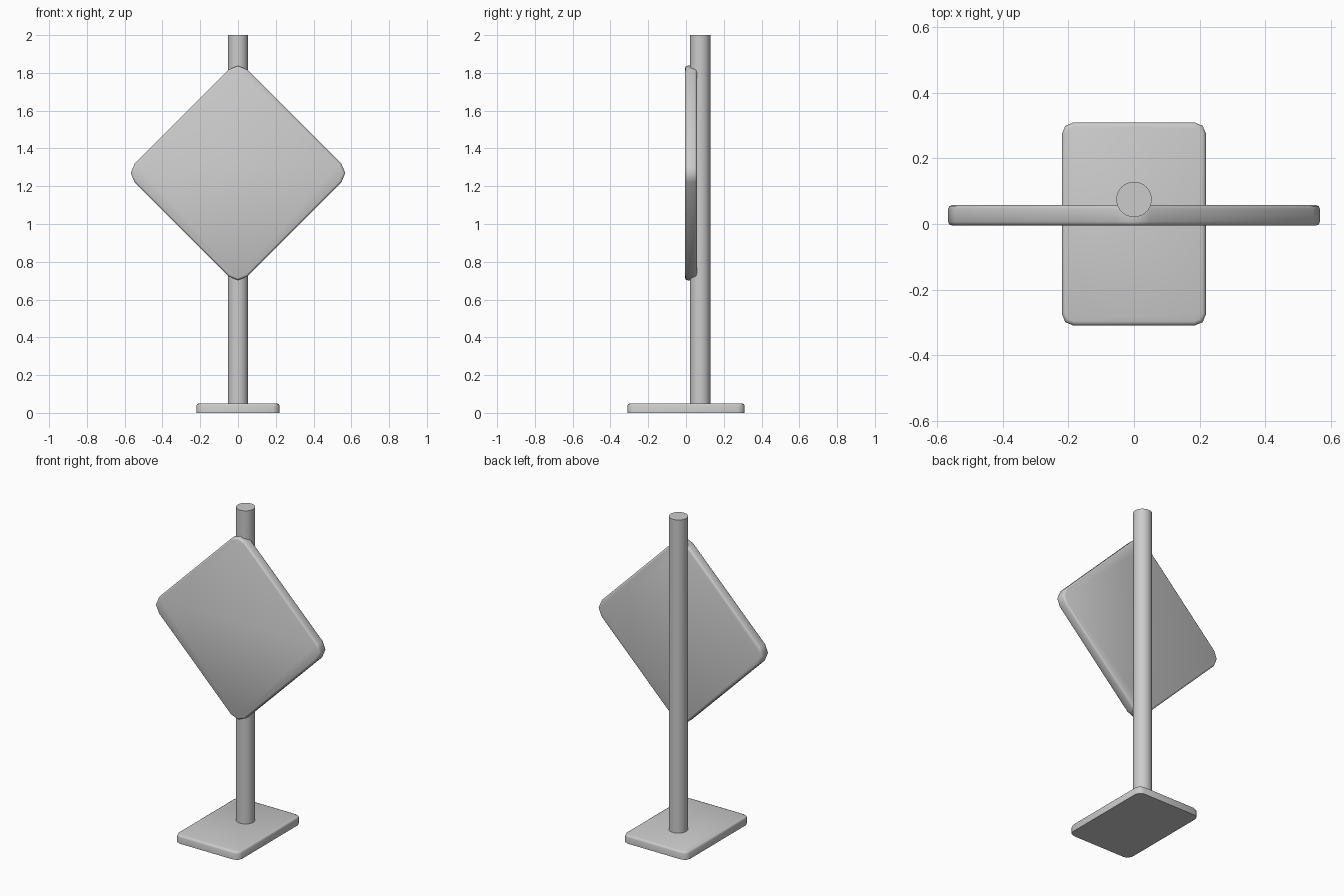
import bpy, bmesh, math
from mathutils import Matrix

if "Cube" in bpy.data.objects:
    bpy.data.objects.remove(bpy.data.objects["Cube"])


def finish(name, bm, angle):
    mesh = bpy.data.meshes.new(name)
    bm.to_mesh(mesh)
    bm.free()
    obj = bpy.data.objects.new(name, mesh)
    bpy.context.collection.objects.link(obj)
    bpy.ops.object.select_all(action='DESELECT')
    obj.select_set(True)
    bpy.context.view_layer.objects.active = obj
    bpy.ops.object.shade_smooth_by_angle(angle=math.radians(angle))
    return obj


def rounded_plate(name, sx, sy, sz, radius, rim, both_rims, matrix):
    bm = bmesh.new()
    bmesh.ops.create_cube(bm, size=1, matrix=Matrix.Diagonal((sx, sy, sz, 1)))
    # rounded corners
    corners = [e for e in bm.edges
               if abs(e.verts[0].co.z - e.verts[1].co.z) > sz / 2]
    bmesh.ops.bevel(bm, geom=corners, offset=radius, segments=2,
                    profile=0.5, affect='EDGES')
    # softened rims
    rims = [e for e in bm.edges
            if all(v.co.z > sz / 2 - 1e-4 for v in e.verts)
            or both_rims and all(v.co.z < -sz / 2 + 1e-4 for v in e.verts)]
    bmesh.ops.bevel(bm, geom=rims, offset=rim, segments=2,
                    profile=0.5, affect='EDGES')
    bmesh.ops.transform(bm, matrix=matrix, verts=bm.verts)
    return finish(name, bm, 50)


# foot plate
rounded_plate("base_plate", 0.44, 0.62, 0.05, 0.035, 0.012, False,
              Matrix.Translation((0, 0, 0.025)))

# diamond panel, turned upright and rotated 45 degrees
rounded_plate("sign_panel", 0.844, 0.844, 0.063, 0.07, 0.012, True,
              Matrix.Translation((0, 0.0265, 1.27))
              @ Matrix.Rotation(math.radians(90), 4, 'X')
              @ Matrix.Rotation(math.radians(45), 4, 'Z'))

# upright pole
bm = bmesh.new()
bmesh.ops.create_cone(bm, cap_ends=True, segments=32, radius1=0.054,
                      radius2=0.054, depth=1.96,
                      matrix=Matrix.Translation((0, 0.075, 1.02)))
finish("pole", bm, 40)
